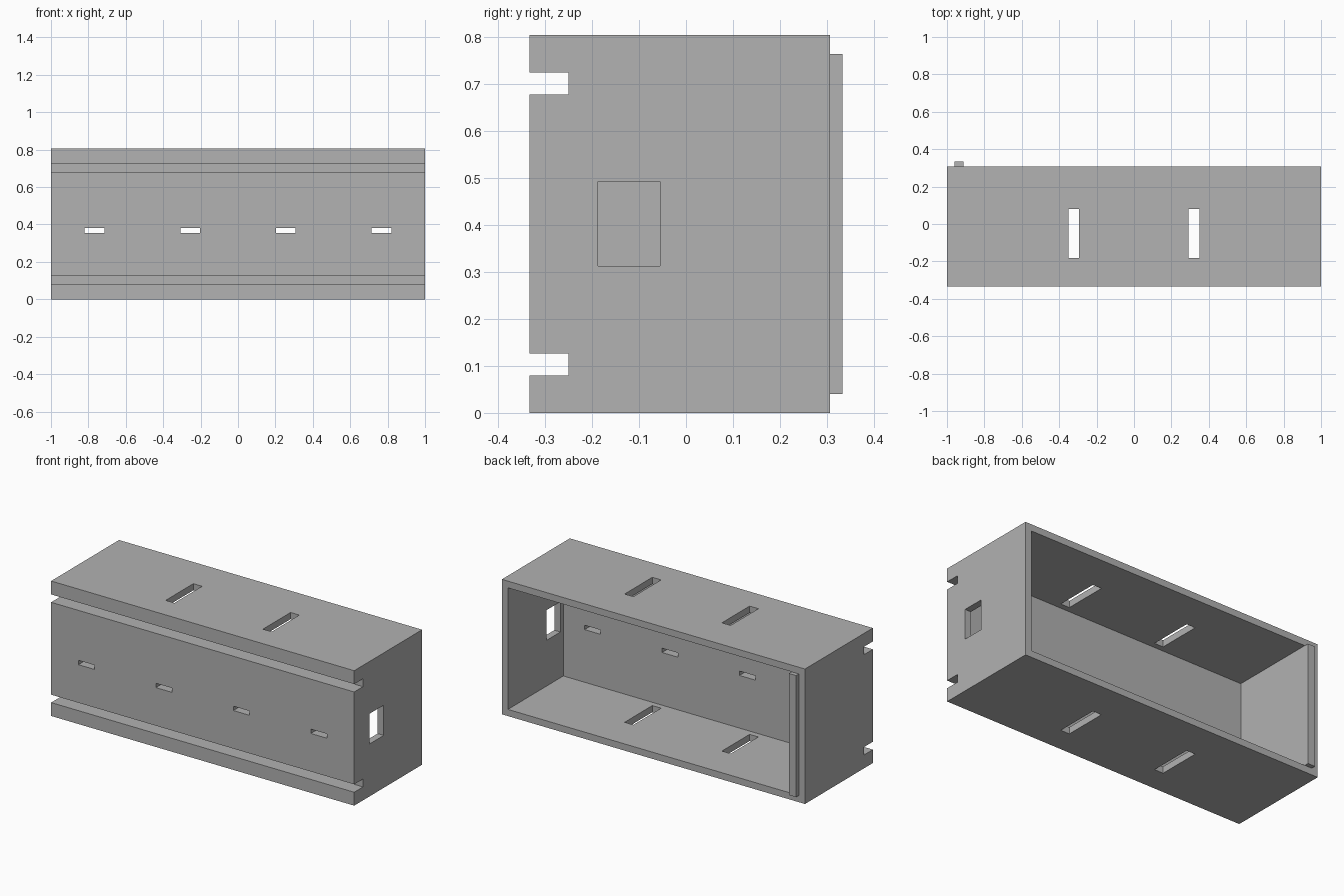
import bpy

cube = bpy.data.objects.get("Cube")
if cube:
    bpy.data.objects.remove(cube, do_unlink=True)

# One plain grey material
grey = bpy.data.materials.new("light grey")
grey.use_nodes = True
colour = (0.445, 0.445, 0.445, 1)
grey.diffuse_color = colour
grey.node_tree.nodes["Principled BSDF"].inputs["Base Color"].default_value = colour


def box(name, x, y, z):
    """Box spanning the given (low, high) ranges."""
    bpy.ops.mesh.primitive_cube_add(size=1)
    ob = bpy.context.object
    ob.name = name
    for v in ob.data.vertices:
        v.co = [r[0] if c < 0 else r[1] for r, c in zip((x, y, z), v.co)]
    ob.data.materials.append(grey)
    return ob


HEIGHT = 0.805
FRONT, BACK = -0.333, 0.307
WALL = 0.04
INNER_X = (-0.912, 1 - WALL)
INNER_Z = (WALL, HEIGHT - WALL)

# Outer block
case = box("case", (-1, 1), (FRONT, BACK), (0, HEIGHT))

# Cavity open to the back
cutters = [box("cavity_cutter", INNER_X, (-0.215, BACK + 0.2), INNER_Z)]

# Long grooves along the front
for low in (0.08, HEIGHT - 0.127):
    cutters.append(box("groove_cutter", (-1.2, 1.2), (FRONT - 0.2, -0.25), (low, low + 0.047)))

# Small slots through the front wall
for i in range(4):
    x = -0.767 + i * 0.5113
    cutters.append(box("front_slot_cutter", (x - 0.053, x + 0.053), (FRONT - 0.2, -0.1), (0.354, 0.38)))

# Slots through the top and bottom walls
for x in (-0.322, 0.32):
    cutters.append(box("vertical_slot_cutter", (x - 0.029, x + 0.029), (-0.181, 0.08), (-0.2, HEIGHT + 0.2)))

# Window in the left end wall
cutters.append(box("window_cutter", (0.8, 1.2), (-0.187, -0.055), (0.313, 0.493)))

# Carve the case, then discard the cutters
for cutter in cutters:
    cutter.hide_render = True
    mod = case.modifiers.new(cutter.name, "BOOLEAN")
    mod.operation = "DIFFERENCE"
    mod.solver = "EXACT"
    mod.object = cutter
    bpy.context.view_layer.objects.active = case
    bpy.ops.object.modifier_apply(modifier=mod.name)
    bpy.data.objects.remove(cutter, do_unlink=True)

# Raised tongue on the rear edge of the right end wall
box("rear_tongue", (-0.96, INNER_X[0]), (BACK, 0.333), INNER_Z)
